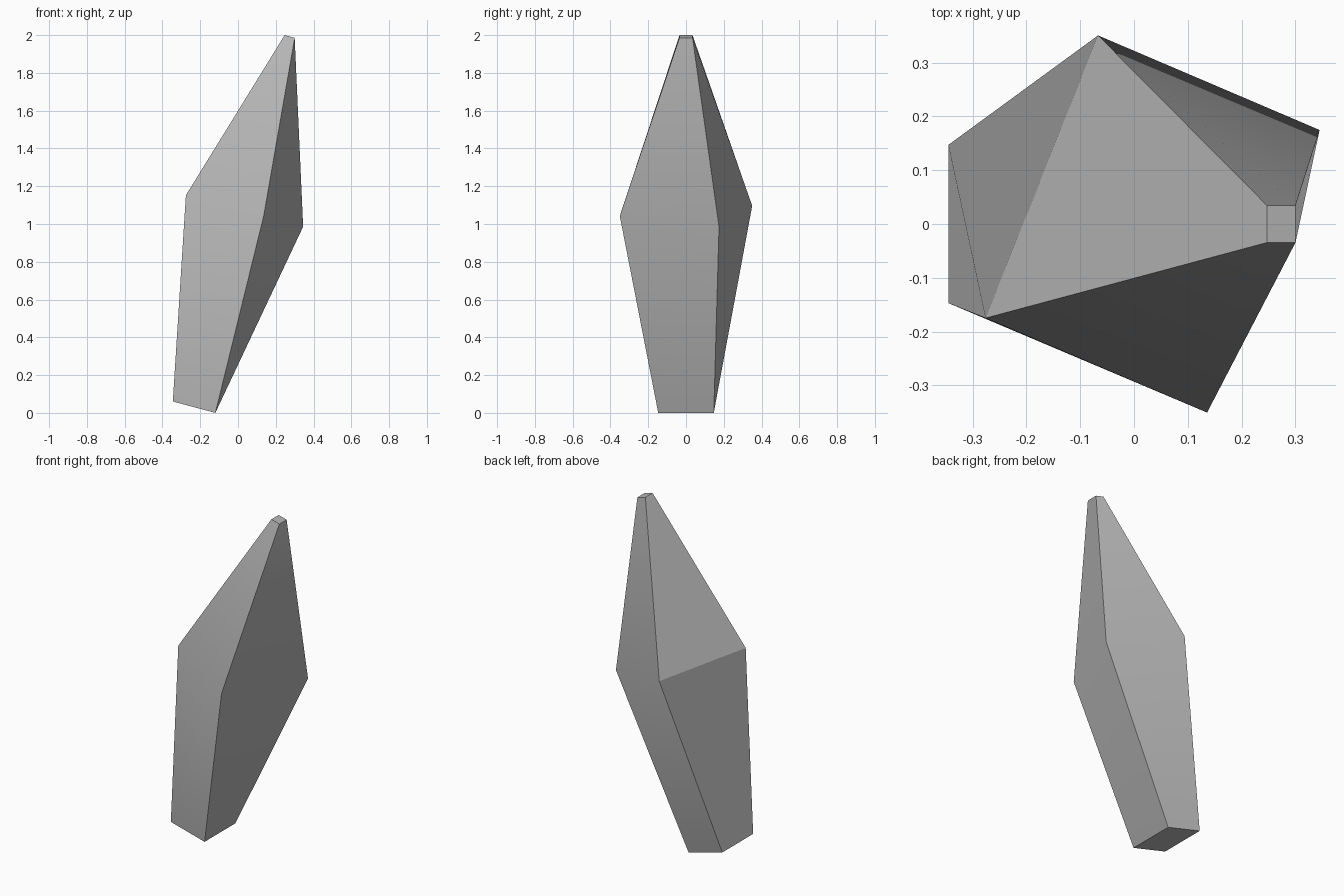
import bpy, bmesh, math
from mathutils import Matrix, Vector

if "Cube" in bpy.data.objects:
    bpy.data.objects.remove(bpy.data.objects["Cube"])

TILT = Matrix.Rotation(math.radians(15), 4, 'Y')


def ring(bm, centre, hx, hy, twist):
    """Tilted rectangular section, twisted about the shard's own axis."""
    rot = TILT @ Matrix.Rotation(math.radians(twist), 4, 'Z')
    return [bm.verts.new(Vector(centre) + rot @ Vector((sx * hx, sy * hy, 0)))
            for sx, sy in ((-1, -1), (1, -1), (1, 1), (-1, 1))]


bm = bmesh.new()
# Narrow base, wide twisted waist, tiny tip
base = ring(bm, (-0.2325, 0, 0.0302), 0.1165, 0.147, 0)
waist = ring(bm, (0.0345, 0, 1.069), 0.2305, 0.284, -22.4)
tip = ring(bm, (0.2735, 0, 1.9927), 0.0275, 0.0345, 0)

# Twisted quad sides; first corner sets the diagonal of each quad
for i in range(4):
    j = (i + 1) % 4
    bm.faces.new((base[i], base[j], waist[j], waist[i]))
    bm.faces.new((waist[j], tip[j], tip[i], waist[i]))
# End caps
bm.faces.new(base[::-1])
bm.faces.new(tip)
bm.normal_update()

mesh = bpy.data.meshes.new("crystal_shard")
bm.to_mesh(mesh)
bm.free()
shard = bpy.data.objects.new("crystal_shard", mesh)
bpy.context.collection.objects.link(shard)

# Dark grey stone
stone = bpy.data.materials.new("dark_grey_stone")
stone.diffuse_color = (0.47, 0.47, 0.47, 1)
stone.use_nodes = True
stone.node_tree.nodes["Principled BSDF"].inputs["Base Color"].default_value = stone.diffuse_color
mesh.materials.append(stone)

# Smooth the gentle bends, keep the ridges sharp
bpy.context.view_layer.objects.active = shard
shard.select_set(True)
bpy.ops.object.shade_smooth_by_angle(angle=math.radians(30))
# The left side has a hard crease at the waist (ring vertices 4 and 7)
for edge in mesh.edges:
    if set(edge.vertices) == {4, 7}:
        edge.use_edge_sharp = True
